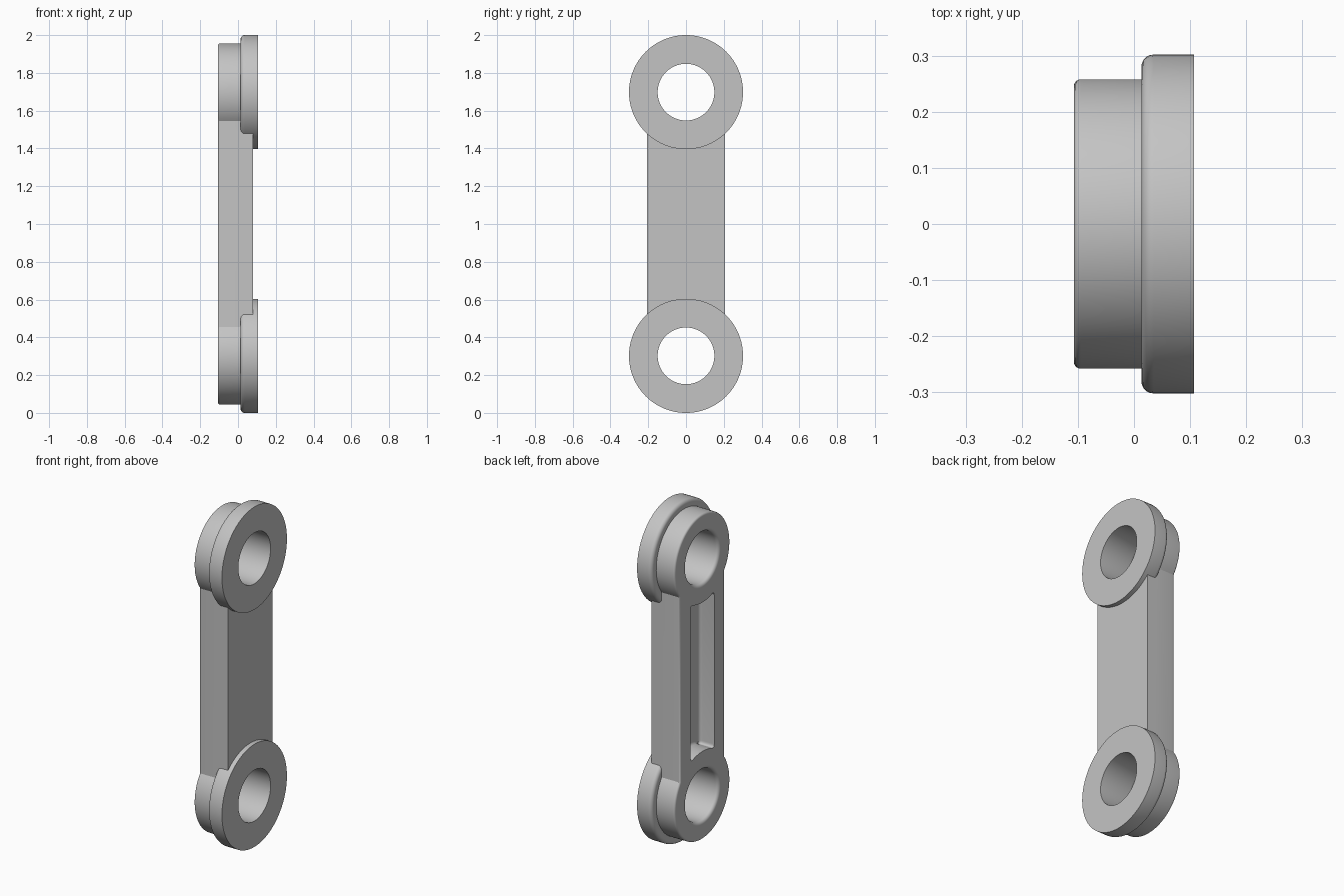
import bpy
import bmesh
from math import sin, cos, pi, asin, radians
from mathutils import Matrix, Vector

cube = bpy.data.objects.get("Cube")
if cube:
    bpy.data.objects.remove(cube, do_unlink=True)

BACK, FRONT = -0.107, 0.107      # overall thickness along x
BAR_FRONT = 0.08
FLANGE_BACK = 0.013
BAR_HALF = 0.207
COLLAR_R, FLANGE_R, HOLE_R = 0.258, 0.302, 0.15
LOW, HIGH = FLANGE_R, 2 - FLANGE_R   # heights of the two eyes

grey = bpy.data.materials.new("plain grey")
grey.use_nodes = True
grey.diffuse_color = (0.55, 0.55, 0.55, 1)
grey.node_tree.nodes["Principled BSDF"].inputs["Base Color"].default_value = grey.diffuse_color


def arc(height, radius, start, end, steps):
    """Points (y, z) on an arc around an eye centre."""
    angles = [start + (end - start) * i / steps for i in range(steps + 1)]
    return [(radius * cos(a), height + radius * sin(a)) for a in angles]


def finish(bm, name):
    bmesh.ops.recalc_face_normals(bm, faces=bm.faces)
    mesh = bpy.data.meshes.new(name)
    bm.to_mesh(mesh)
    bm.free()
    mesh.materials.append(grey)
    obj = bpy.data.objects.new(name, mesh)
    bpy.context.collection.objects.link(obj)
    return obj


def prism(name, outline, x0, x1, rim_x, rim, corner=0):
    """Extrude a (y, z) outline along x, rounding its corners and one rim."""
    bm = bmesh.new()
    face = bm.faces.new([bm.verts.new((x0, y, z)) for y, z in outline])
    new = bmesh.ops.extrude_face_region(bm, geom=[face])["geom"]
    bmesh.ops.translate(bm, vec=(x1 - x0, 0, 0),
                        verts=[v for v in new if isinstance(v, bmesh.types.BMVert)])
    bmesh.ops.recalc_face_normals(bm, faces=bm.faces)

    def at(vert, x):
        return abs(vert.co.x - x) < 1e-4

    if corner:
        sharp = [e for e in bm.edges if at(e.verts[0], x0) != at(e.verts[1], x0)
                 and e.calc_face_angle(0) > radians(40)]
        bmesh.ops.bevel(bm, geom=sharp, offset=corner, segments=5,
                        profile=0.5, affect='EDGES')
    edges = [e for e in bm.edges if all(at(v, rim_x) for v in e.verts)]
    bmesh.ops.bevel(bm, geom=edges, offset=rim, segments=5,
                    profile=0.5, affect='EDGES', clamp_overlap=False)
    return finish(bm, name)


def hole_cutter(height):
    """Turned cutter whose flare rounds the rear lip of the hole."""
    lip = 0.02
    profile = [(-0.2, HOLE_R + lip)]
    for i in range(6):
        t = pi / 2 * i / 5
        profile.append((BACK + lip - lip * cos(t), HOLE_R + lip - lip * sin(t)))
    profile.append((0.2, HOLE_R))
    steps = 80
    bm = bmesh.new()
    rings = []
    for x, r in profile:
        rings.append([bm.verts.new((x, r * cos(2 * pi * i / steps),
                                    height + r * sin(2 * pi * i / steps)))
                      for i in range(steps)])
    for a, b in zip(rings, rings[1:]):
        for i in range(steps):
            j = (i + 1) % steps
            bm.faces.new((a[i], a[j], b[j], b[i]))
    bm.faces.new(rings[0])
    bm.faces.new(rings[-1])
    return finish(bm, "hole_cutter")


def combine(target, tool, operation):
    tool.hide_render = True
    mod = target.modifiers.new(operation.lower(), 'BOOLEAN')
    mod.operation = operation
    mod.solver = 'EXACT'
    mod.object = tool
    bpy.context.view_layer.objects.active = target
    bpy.ops.object.modifier_apply(modifier=mod.name)
    bpy.data.objects.remove(tool, do_unlink=True)


# Bar with a round collar at each end, as one outline
join = asin((COLLAR_R ** 2 - BAR_HALF ** 2) ** 0.5 / COLLAR_R)
outline = (arc(HIGH, COLLAR_R, -join, pi + join, 64)
           + arc(LOW, COLLAR_R, pi - join, 2 * pi + join, 64))
link = prism("link_arm", outline, BACK, BAR_FRONT, BACK, 0.012)

# Wide flange on each eye
for height in (LOW, HIGH):
    circle = arc(height, FLANGE_R, 0, 2 * pi, 96)[:-1]
    combine(link, prism("flange", circle, FLANGE_BACK, FRONT, FLANGE_BACK, 0.022), 'UNION')

# Rear pocket, its ends concentric with the eyes
pocket_half, pocket_r = 0.11, 0.26
spread = asin(pocket_half / pocket_r)
pocket = (arc(LOW, pocket_r, pi / 2 - spread, pi / 2 + spread, 12)
          + arc(HIGH, pocket_r, -pi / 2 - spread, -pi / 2 + spread, 12))
floor = -0.012
combine(link, prism("pocket_cutter", pocket, -0.2, floor, floor, 0.018, 0.025), 'DIFFERENCE')

# Through holes
for height in (LOW, HIGH):
    combine(link, hole_cutter(height), 'DIFFERENCE')

bpy.ops.object.select_all(action='DESELECT')
link.select_set(True)
bpy.context.view_layer.objects.active = link
bpy.ops.object.shade_smooth_by_angle(angle=radians(30))
